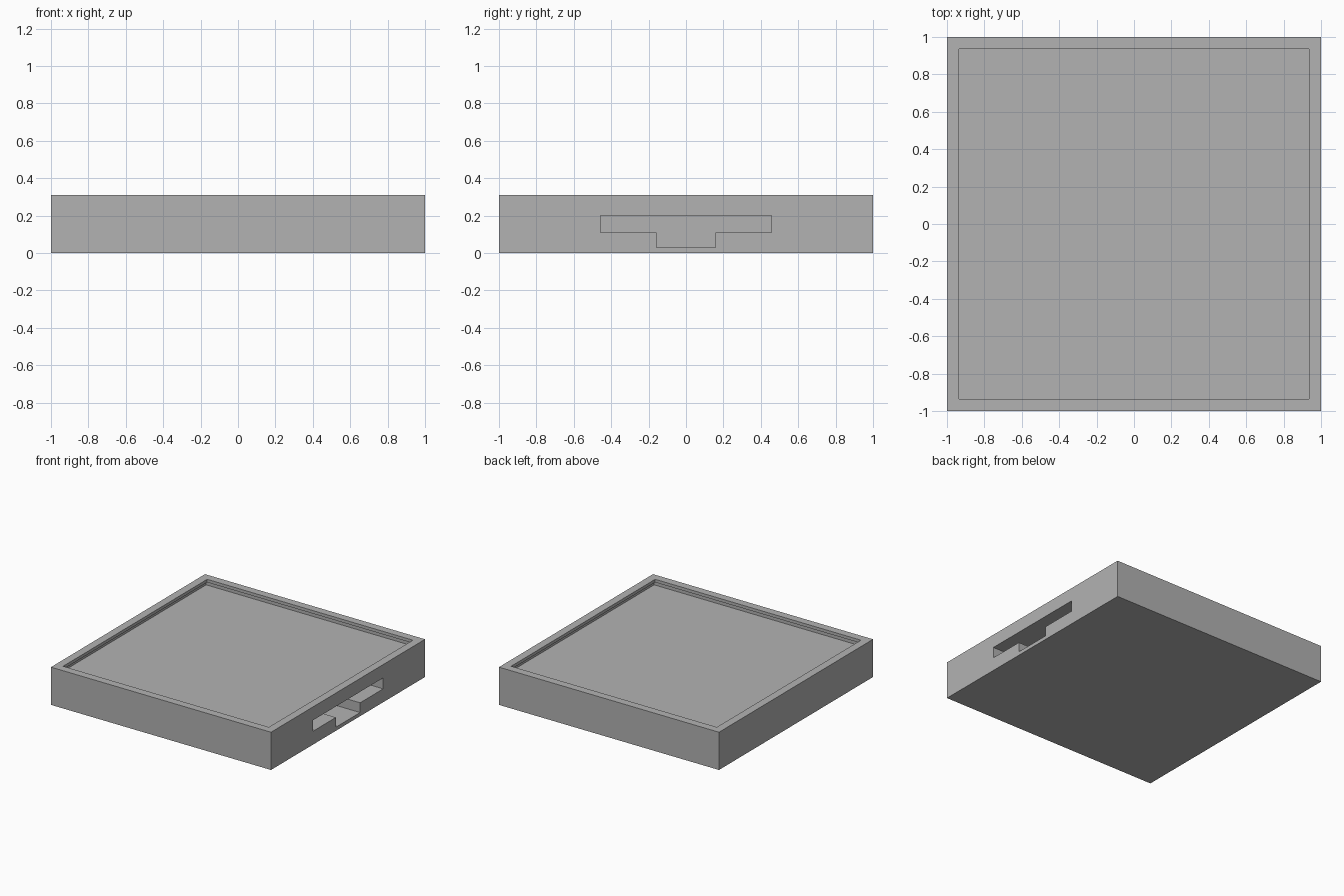
import bpy, bmesh

default = bpy.data.objects.get("Cube")
if default:
    bpy.data.objects.remove(default, do_unlink=True)

GREY = (0.448, 0.448, 0.448, 1)
grey = bpy.data.materials.new("plain grey")
grey.use_nodes = True
grey.diffuse_color = GREY
grey.node_tree.nodes["Principled BSDF"].inputs["Base Color"].default_value = GREY


def skin(name, loops):
    """Join equal point loops in order and cap both ends."""
    bm = bmesh.new()
    rings = [[bm.verts.new(p) for p in loop] for loop in loops]
    for a, b in zip(rings, rings[1:]):
        n = len(a)
        for i in range(n):
            j = (i + 1) % n
            bm.faces.new((a[i], a[j], b[j], b[i]))
    bm.faces.new(rings[0][::-1])
    bm.faces.new(rings[-1])
    bmesh.ops.recalc_face_normals(bm, faces=bm.faces)
    mesh = bpy.data.meshes.new(name)
    bm.to_mesh(mesh)
    bm.free()
    mesh.materials.append(grey)
    obj = bpy.data.objects.new(name, mesh)
    bpy.context.collection.objects.link(obj)
    return obj


def square(half, z):
    return [(sx * half, sy * half, z)
            for sx, sy in ((-1, -1), (1, -1), (1, 1), (-1, 1))]


# Square case: outer wall, rim, overhanging lip, groove and sunken panel
HEIGHT, RIM, LIP_Z, GROOVE, PANEL_Z = 0.31, 0.935, 0.285, 0.965, 0.245
case = skin("square_case", [
    square(1, 0), square(1, HEIGHT), square(RIM, HEIGHT),
    square(RIM, LIP_Z), square(GROOVE, LIP_Z), square(GROOVE, PANEL_Z)])

# Stepped connector slot in the side wall
half_slot = [(0.157, 0.03), (0.157, 0.11), (0.457, 0.11), (0.457, 0.20)]
outline = half_slot + [(-y, z) for y, z in reversed(half_slot)]
cutter = skin("slot_cutter", [[(x, y, z) for y, z in outline] for x in (0.6, 1.1)])
cutter.hide_render = True

cut = case.modifiers.new("slot", "BOOLEAN")
cut.operation = "DIFFERENCE"
cut.solver = "EXACT"
cut.object = cutter
bpy.context.view_layer.objects.active = case
bpy.ops.object.modifier_apply(modifier=cut.name)
bpy.data.objects.remove(cutter, do_unlink=True)
